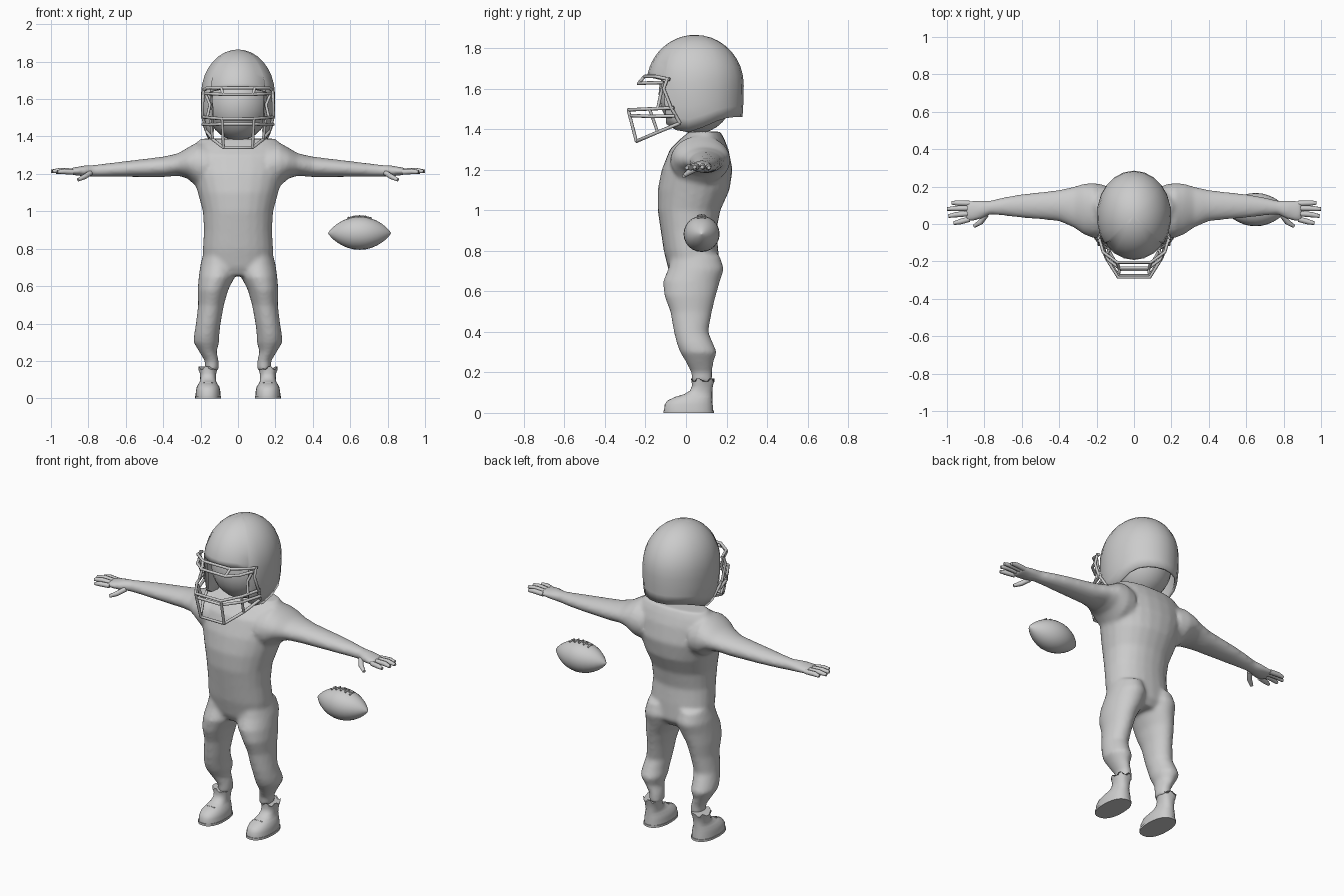
import bpy, bmesh, math
from mathutils import Vector

grey = bpy.data.materials.new("plain grey")
grey.diffuse_color = (0.6, 0.6, 0.6, 1)


def finish(name, bm, angle=40):
    bmesh.ops.remove_doubles(bm, verts=bm.verts, dist=0.0005)
    bmesh.ops.recalc_face_normals(bm, faces=bm.faces)
    me = bpy.data.meshes.new(name)
    bm.to_mesh(me)
    bm.free()
    ob = bpy.data.objects.new(name, me)
    bpy.context.collection.objects.link(ob)
    me.materials.append(grey)
    bpy.ops.object.select_all(action='DESELECT')
    ob.select_set(True)
    bpy.context.view_layer.objects.active = ob
    bpy.ops.object.shade_smooth_by_angle(angle=math.radians(angle))
    return ob


def loft(bm, rings, axis='z', s=1, n=2.0, sides=24, zig=0.0):
    """Rings are (position, centre a, centre b, radius a, radius b)."""
    loops = []
    for k, (p, ca, cb, ra, rb) in enumerate(rings):
        loop = []
        for i in range(sides):
            t = 2 * math.pi * i / sides
            c, d = math.cos(t), math.sin(t)
            a = ca + ra * math.copysign(abs(c) ** (2 / n), c)
            b = cb + rb * math.copysign(abs(d) ** (2 / n), d)
            q = p - (zig if k == len(rings) - 1 and i % 4 < 2 else 0)
            co = (s * a, b, q) if axis == 'z' else (s * p, a, b)
            loop.append(bm.verts.new(co))
        loops.append(loop)
    for lo, hi in zip(loops, loops[1:]):
        for i in range(sides):
            j = (i + 1) % sides
            bm.faces.new((lo[i], lo[j], hi[j], hi[i]))
    bm.faces.new(loops[0])
    bm.faces.new(loops[-1])


def span(p, a0, a1, b0, b1):
    return (p, (a0 + a1) / 2, (b0 + b1) / 2, (a1 - a0) / 2, (b1 - b0) / 2)


def tube(name, pts, r, tip=1.0):
    cu = bpy.data.curves.new(name, 'CURVE')
    cu.dimensions = '3D'
    cu.bevel_depth = r
    cu.bevel_resolution = 2
    cu.use_fill_caps = True
    sp = cu.splines.new('POLY')
    sp.points.add(len(pts) - 1)
    for i, p in enumerate(pts):
        sp.points[i].co = (*p, 1)
    sp.points[-1].radius = tip
    cu.materials.append(grey)
    ob = bpy.data.objects.new(name, cu)
    bpy.context.collection.objects.link(ob)


# Body: torso, arms and legs fused into one skin
bm = bmesh.new()
torso = [span(z, -w, w, f, b) for z, w, f, b in (
    (0.655, 0.13, -0.06, 0.13), (0.70, 0.185, -0.085, 0.165),
    (0.80, 0.188, -0.11, 0.16), (0.90, 0.182, -0.125, 0.15),
    (1.00, 0.188, -0.14, 0.17), (1.10, 0.215, -0.14, 0.215),
    (1.20, 0.245, -0.12, 0.23), (1.30, 0.255, -0.08, 0.21),
    (1.35, 0.24, -0.03, 0.19), (1.388, 0.20, 0.015, 0.17))]
loft(bm, torso, n=2.2)
leg = [span(*v) for v in (
    (0.15, 0.10, 0.175, 0.03, 0.13), (0.20, 0.103, 0.178, 0.025, 0.13),
    (0.25, 0.115, 0.208, 0.0, 0.135), (0.30, 0.10, 0.238, -0.03, 0.153),
    (0.34, 0.10, 0.235, -0.045, 0.135), (0.40, 0.093, 0.225, -0.06, 0.11),
    (0.50, 0.075, 0.213, -0.078, 0.128), (0.58, 0.052, 0.216, -0.108, 0.148),
    (0.65, 0.016, 0.21, -0.113, 0.168), (0.71, 0.008, 0.202, -0.088, 0.188),
    (0.78, 0.02, 0.185, -0.07, 0.165))]
arm = [span(*v) for v in (
    (0.16, -0.08, 0.21, 1.12, 1.36), (0.22, -0.075, 0.22, 1.13, 1.368),
    (0.27, -0.055, 0.215, 1.175, 1.34), (0.32, -0.02, 0.20, 1.19, 1.31),
    (0.40, 0.015, 0.182, 1.183, 1.292), (0.50, 0.025, 0.17, 1.183, 1.28),
    (0.60, 0.033, 0.16, 1.184, 1.268), (0.70, 0.045, 0.142, 1.184, 1.256),
    (0.77, 0.05, 0.125, 1.185, 1.248), (0.82, 0.025, 0.127, 1.186, 1.245),
    (0.87, 0.012, 0.125, 1.192, 1.236), (0.90, 0.015, 0.122, 1.197, 1.23))]
for s in (1, -1):
    loft(bm, leg, s=s)
    loft(bm, arm, 'x', s)
body = finish("body", bm)
rm = body.modifiers.new("fuse", 'REMESH')
rm.mode = 'VOXEL'
rm.voxel_size = 0.011
rm.use_smooth_shade = True
sm = body.modifiers.new("soften", 'SMOOTH')
sm.factor = 0.5
sm.iterations = 7

# Fingers and thumbs
fingers = [((0.88, 0.026, 1.21), (0.93, 0.012, 1.213), (0.965, 0.004, 1.21)),
           ((0.88, 0.056, 1.214), (0.95, 0.05, 1.218), (0.992, 0.042, 1.213)),
           ((0.88, 0.084, 1.214), (0.95, 0.083, 1.218), (1.0, 0.08, 1.213)),
           ((0.88, 0.110, 1.212), (0.94, 0.112, 1.215), (0.975, 0.113, 1.21)),
           ((0.79, 0.05, 1.205), (0.82, 0.01, 1.185), (0.855, -0.012, 1.168))]
for s, side in ((1, "left"), (-1, "right")):
    for i, f in enumerate(fingers):
        name = side + ("_thumb" if i == 4 else "_finger")
        tube(name, [(s * x, y, z) for x, y, z in f], 0.0145, 0.65)

# Shoes with a notched ankle cuff and a thin sole
shoe = [span(*v) for v in (
    (0.012, 0.093, 0.227, -0.108, 0.133), (0.04, 0.095, 0.225, -0.106, 0.132),
    (0.062, 0.10, 0.22, -0.09, 0.13), (0.08, 0.112, 0.21, -0.05, 0.13),
    (0.092, 0.117, 0.203, -0.01, 0.13), (0.11, 0.118, 0.202, 0.02, 0.13),
    (0.135, 0.116, 0.204, 0.03, 0.133), (0.17, 0.11, 0.212, 0.025, 0.142))]
sole = [span(0, 0.09, 0.23, -0.112, 0.137), span(0.013, 0.09, 0.23, -0.112, 0.137)]
for s, side in ((1, "left"), (-1, "right")):
    bm = bmesh.new()
    loft(bm, shoe, s=s, n=2.3, zig=0.016)
    finish(side + "_shoe", bm, 50)
    bm = bmesh.new()
    loft(bm, sole, s=s, n=2.3)
    finish(side + "_sole", bm)
    tube(side + "_shoe_lace", [(s * x, -0.03, 0.083) for x in (0.135, 0.16, 0.185)], 0.004)

# Head inside the helmet
bm = bmesh.new()
bmesh.ops.create_uvsphere(bm, u_segments=24, v_segments=16, radius=1)
for v in bm.verts:
    v.co = Vector((0.172 * v.co.x, 0.05 + 0.185 * v.co.y, 1.575 + 0.197 * v.co.z))
finish("head", bm)

# Helmet: columns run from the crown down to a rim that varies by direction
half = [(0, 1.655), (16, 1.655), (32, 1.65), (48, 1.64), (52, 1.425), (66, 1.395),
        (82, 1.385), (100, 1.41), (118, 1.44), (132, 1.455), (148, 1.46), (164, 1.46), (180, 1.46)]
cols = half + [(-a, z) for a, z in half[-2:0:-1]]
bm = bmesh.new()
rows, grid = 12, []
for a, rim in cols:
    t, col = math.radians(a), []
    for i in range(rows + 1):
        z = rim + (1.865 - rim) * math.cos(math.pi / 2 * i / rows)
        d = z - 1.62
        if d > 0:
            fx = fy = math.sqrt(max(0, 1 - (d / 0.245) ** 2))
        else:
            fx = 1 - 0.8 * d * d - 50 * d ** 4
            fy = 1 - d * d
        col.append(bm.verts.new((0.2 * fx * math.sin(t), 0.045 - 0.24 * fy * math.cos(t), z)))
    grid.append(col)
for k, col in enumerate(grid):
    nxt = grid[(k + 1) % len(grid)]
    for i in range(rows):
        bm.faces.new((col[i], col[i + 1], nxt[i + 1], nxt[i]))
helmet = finish("helmet", bm, 50)
so = helmet.modifiers.new("shell", 'SOLIDIFY')
so.thickness = 0.014
so.offset = -1

# Face guard: bars crossing the front, given as right halves and mirrored
cross = [((0.185, -0.08, 1.645), (0.165, -0.15, 1.66), (0.09, -0.205, 1.66)),
         ((0.175, -0.11, 1.63), (0.14, -0.19, 1.628), (0.08, -0.235, 1.625)),
         ((0.19, -0.06, 1.505), (0.15, -0.18, 1.50), (0.085, -0.285, 1.495)),
         ((0.188, -0.055, 1.465), (0.148, -0.175, 1.463), (0.083, -0.275, 1.467)),
         ((0.17, -0.03, 1.43), (0.135, -0.14, 1.385), (0.078, -0.245, 1.34))]
for p in cross:
    tube("guard_cross_bar", list(p) + [(-x, y, z) for x, y, z in p[::-1]], 0.0085)
# Upright bars on both sides
upright = [((0.185, -0.09, 1.655), (0.188, -0.11, 1.60), (0.19, -0.075, 1.51), (0.17, -0.03, 1.43)),
           ((0.175, -0.11, 1.63), (0.15, -0.125, 1.57), (0.165, -0.14, 1.50)),
           ((0.085, -0.285, 1.495), (0.078, -0.245, 1.34)),
           ((0.15, -0.18, 1.50), (0.135, -0.14, 1.385)),
           ((0.09, -0.205, 1.66), (0.08, -0.235, 1.625))]
for p in upright:
    for s in (1, -1):
        tube("guard_upright", [(s * x, y, z) for x, y, z in p], 0.008)

# Ball with pointed ends
bx, by, bz, length, rad = 0.65, 0.077, 0.883, 0.168, 0.089


def ball_radius(t):
    return rad * max(0.002, 1 - t * t) ** 0.82


bm = bmesh.new()
loft(bm, [(bx + length * t, by, bz, ball_radius(t), ball_radius(t))
          for t in (math.sin(math.pi / 2 * k / 8) for k in range(-8, 9))], 'x')
finish("ball", bm)

# Ball laces
seam = [(bx + length * t, by, bz + ball_radius(t) + 0.002) for t in (-0.36, -0.18, 0, 0.18, 0.36)]
tube("ball_seam", seam, 0.004)
for x, y, z in seam:
    tube("ball_lace", [(x, y - 0.022, z - 0.002), (x, y, z + 0.002), (x, y + 0.022, z - 0.002)], 0.0045)
